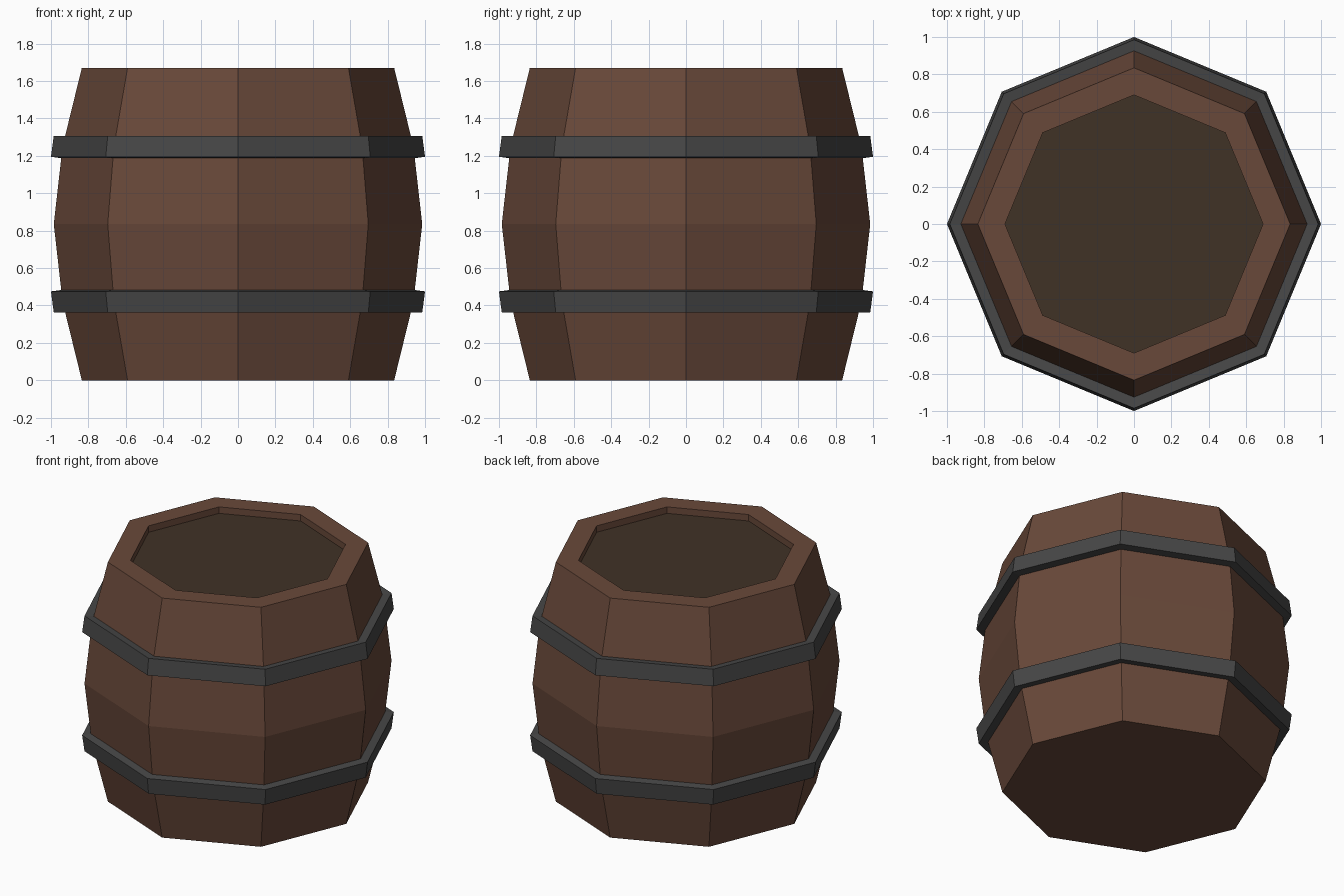
import bpy
import math

if "Cube" in bpy.data.objects:
    bpy.data.objects.remove(bpy.data.objects["Cube"])

SIDES = 8


def material(name, rgb):
    m = bpy.data.materials.new(name)
    m.diffuse_color = (*rgb, 1.0)
    m.use_nodes = True
    m.node_tree.nodes["Principled BSDF"].inputs["Base Color"].default_value = m.diffuse_color
    return m


wood = material("brown wood", (0.141, 0.066, 0.042))
dark_wood = material("dark lid wood", (0.051, 0.032, 0.019))
metal = material("dark iron", (0.063, 0.063, 0.063))


def lathe(name, profile, mats, closed=False):
    """Spin (radius, z) points, listed bottom to top on the outside, into an octagonal solid."""
    verts, faces = [], []
    for r, z in profile:
        for i in range(SIDES):
            a = 2 * math.pi * i / SIDES
            verts.append((r * math.cos(a), r * math.sin(a), z))
    rings = len(profile)
    for k in range(rings if closed else rings - 1):
        lo, hi = k * SIDES, ((k + 1) % rings) * SIDES
        for i in range(SIDES):
            j = (i + 1) % SIDES
            faces.append((lo + i, lo + j, hi + j, hi + i))
    if not closed:
        faces.append(tuple(reversed(range(SIDES))))
        faces.append(tuple(range((rings - 1) * SIDES, rings * SIDES)))
    mesh = bpy.data.meshes.new(name)
    mesh.from_pydata(verts, [], faces)
    for m in mats:
        mesh.materials.append(m)
    obj = bpy.data.objects.new(name, mesh)
    bpy.context.collection.objects.link(obj)
    return obj


# Barrel body with a bulge, a flat rim and a sunken lid
body = lathe("barrel_body", [
    (0.835, 0.0), (0.938, 0.42), (0.985, 0.835), (0.938, 1.25),
    (0.835, 1.67), (0.69, 1.67), (0.69, 1.625)], [wood, dark_wood])
body.data.polygons[-1].material_index = 1  # sunken lid

# Iron hoops, the lower one mirrored about mid height
hoop = [(0.92, 1.184), (1.0, 1.195), (0.985, 1.307), (0.90, 1.296)]
lathe("upper_hoop", hoop, [metal], closed=True)
lathe("lower_hoop", [(r, 1.67 - z) for r, z in reversed(hoop)], [metal], closed=True)
